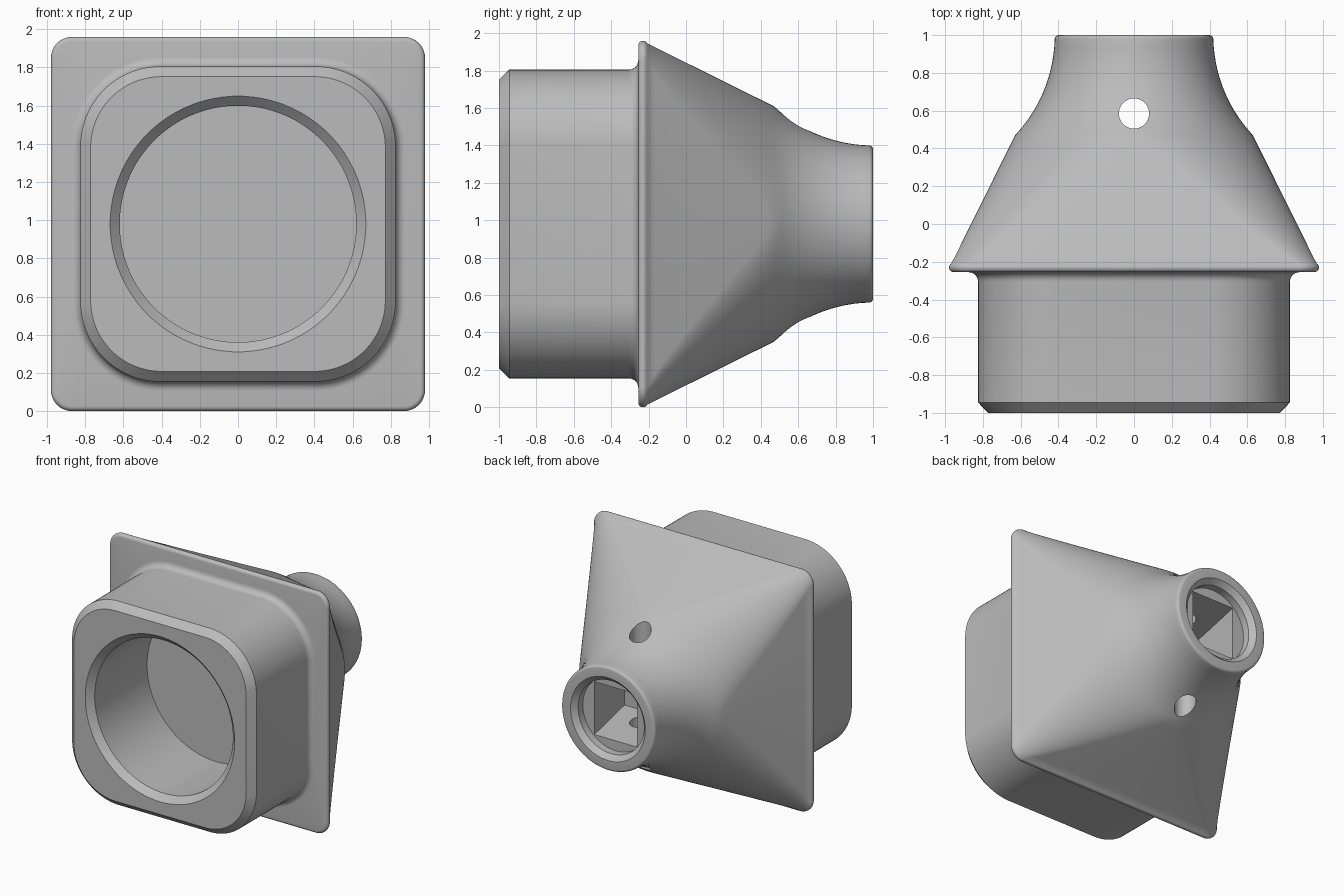
import bpy, bmesh, math

cube = bpy.data.objects.get("Cube")
if cube:
    bpy.data.objects.remove(cube, do_unlink=True)

MID = 0.98      # height of the long axis
K = 20          # points per rounded corner

grey = bpy.data.materials.new("plain_grey")
grey.use_nodes = True
colour = (0.5, 0.5, 0.5, 1)
grey.diffuse_color = colour
grey.node_tree.nodes["Principled BSDF"].inputs["Base Color"].default_value = colour


def ring(bm, y, half, radius):
    """Rounded square section; a circle when radius equals half."""
    verts = []
    for i in range(4 * K):
        a = (i + 0.5) / (4 * K) * math.tau
        q = (i // K + 0.5) * math.pi / 2
        off = (half - radius) * math.sqrt(2)
        verts.append(bm.verts.new((off * math.cos(q) + radius * math.cos(a), y,
                                   MID + off * math.sin(q) + radius * math.sin(a))))
    return verts


def finish(bm, name):
    bmesh.ops.recalc_face_normals(bm, faces=bm.faces)
    mesh = bpy.data.meshes.new(name)
    bm.to_mesh(mesh)
    bm.free()
    mesh.materials.append(grey)
    obj = bpy.data.objects.new(name, mesh)
    bpy.context.collection.objects.link(obj)
    return obj


def loft(name, rings):
    bm = bmesh.new()
    rows = [make(bm) for make in rings]
    for a, b in zip(rows, rows[1:]):
        for i in range(len(a)):
            j = (i + 1) % len(a)
            bm.faces.new((a[i], a[j], b[j], b[i]))
    bm.faces.new(rows[0])
    bm.faces.new(rows[-1])
    return finish(bm, name)


def sec(y, half, radius=None):
    return lambda bm: ring(bm, y, half, half if radius is None else radius)


def rect(y, hx, hz):
    return lambda bm: [bm.verts.new((x * hx, y, MID + z * hz))
                       for x, z in ((1, 1), (-1, 1), (-1, -1), (1, -1))]


# Front socket and chamfered block
s = [sec(-0.28, 0.62), sec(-0.95, 0.62), sec(-1, 0.67),
     sec(-1, 0.772, 0.37), sec(-0.945, 0.826, 0.42)]
# Fillet between block and flange
for i in range(7):
    a = i / 6 * math.pi / 2
    grow = 0.05 * (1 - math.cos(a))
    s.append(sec(-0.305 + 0.05 * math.sin(a), 0.826 + grow, 0.42 + grow))
# Rounded flange rim
for i in range(9):
    a = i / 8 * math.radians(153)
    s.append(sec(-0.23 - 0.025 * math.cos(a), 0.955 + 0.025 * math.sin(a),
                 0.085 + 0.025 * math.sin(a)))
# Square to round hood
for i in range(1, 17):
    t = i / 16
    s.append(sec(-0.208 + 0.678 * t, 0.966 - 0.336 * t, 0.096 + 0.534 * t ** 0.85))
# Flared neck
R = 0.774
for i in range(1, 13):
    y = 0.47 + 0.51 * i / 12
    s.append(sec(y, 0.42 + R - math.sqrt(R * R - (1 - y) ** 2)))
# Rounded lip and bore
for i in range(1, 5):
    a = i / 4 * math.pi / 2
    s.append(sec(0.98 + 0.02 * math.sin(a), 0.40 + 0.02 * math.cos(a)))
s += [sec(1, 0.335), sec(0.96, 0.295), sec(0.9, 0.295)]
body = loft("funnel_body", s)

# Tapered pocket behind the bore and the vertical pin hole
pocket = loft("pocket_cutter", [rect(0.91, 0.19, 0.215), rect(0.43, 0.25, 0.17)])
bm = bmesh.new()
bmesh.ops.create_cone(bm, cap_ends=True, segments=48, radius1=0.08, radius2=0.08, depth=3)
bmesh.ops.translate(bm, verts=bm.verts, vec=(0, 0.585, MID))
pin = finish(bm, "pin_hole_cutter")

bpy.ops.object.select_all(action="DESELECT")
body.select_set(True)
bpy.context.view_layer.objects.active = body
for cutter in (pocket, pin):
    cutter.hide_render = True
    mod = body.modifiers.new(cutter.name, "BOOLEAN")
    mod.operation = "DIFFERENCE"
    mod.solver = "EXACT"
    mod.object = cutter
    bpy.ops.object.modifier_apply(modifier=mod.name)
    bpy.data.objects.remove(cutter, do_unlink=True)

bpy.ops.object.shade_smooth_by_angle(angle=math.radians(30))
